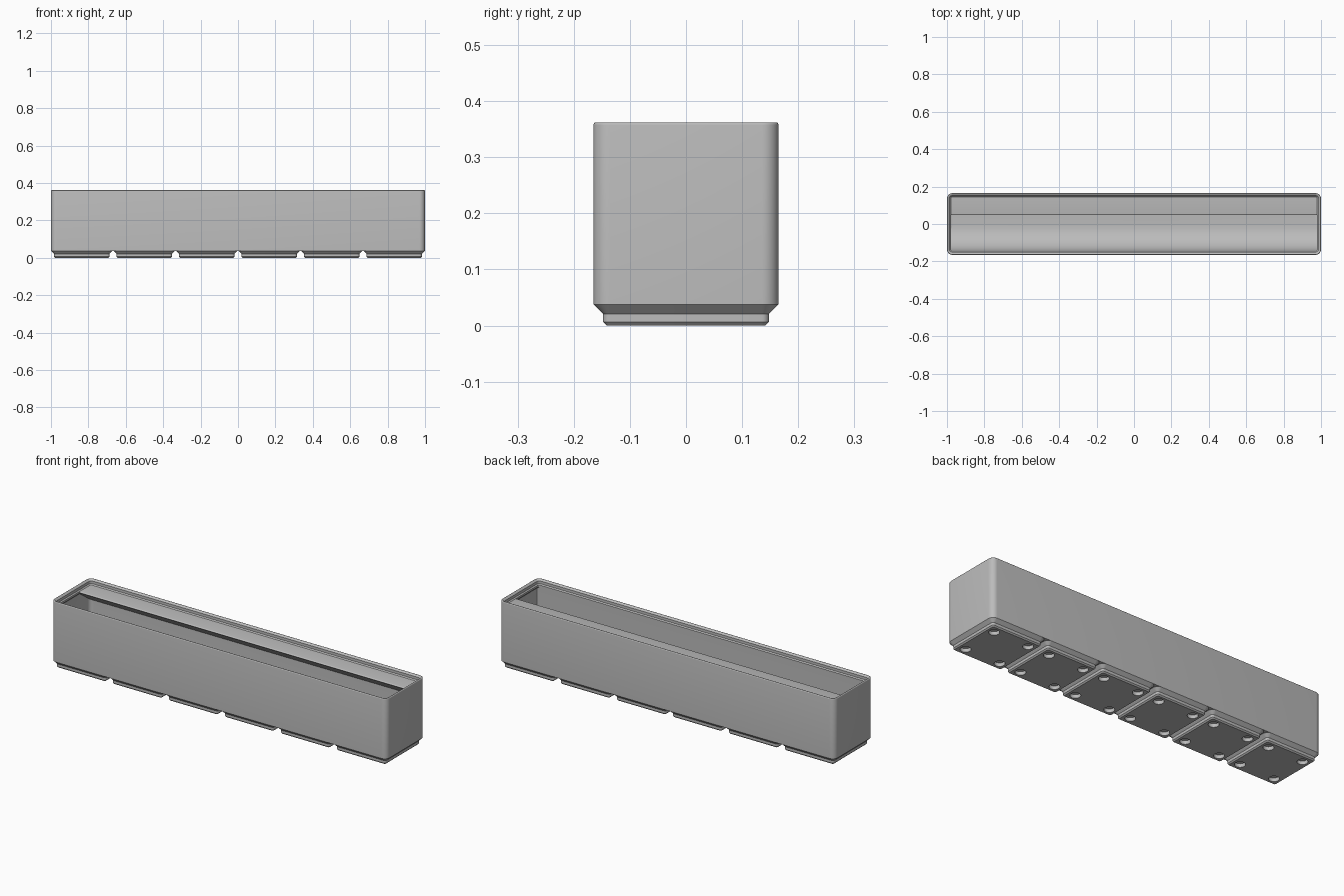
import bpy, bmesh
from math import sin, cos, tan, radians, pi

cube = bpy.data.objects.get("Cube")
if cube:
    bpy.data.objects.remove(cube, do_unlink=True)

UNITS, PITCH = 6, 42.0
LENGTH, DEPTH = UNITS * PITCH - 0.5, PITCH - 0.5   # all sizes in millimetres
K = 2 / LENGTH                                     # millimetres to scene units
CORNER, WALL, RIM, FLOOR = 3.75, 0.95, 42.0, 7.0

grey = bpy.data.materials.new("plain grey")
grey.use_nodes = True
grey.diffuse_color = (0.5, 0.5, 0.5, 1)
grey.node_tree.nodes["Principled BSDF"].inputs["Base Color"].default_value = (0.5, 0.5, 0.5, 1)


def finish(bm, name):
    bmesh.ops.recalc_face_normals(bm, faces=bm.faces)
    bmesh.ops.scale(bm, vec=(K, K, K), verts=bm.verts)
    mesh = bpy.data.meshes.new(name)
    bm.to_mesh(mesh)
    bm.free()
    mesh.materials.append(grey)
    obj = bpy.data.objects.new(name, mesh)
    bpy.context.collection.objects.link(obj)
    bpy.ops.object.select_all(action='DESELECT')
    obj.select_set(True)
    bpy.context.view_layer.objects.active = obj
    bpy.ops.object.shade_smooth_by_angle(angle=radians(30))
    return obj


def arc(cx, cy, r, start, end, steps=8):
    angles = [radians(start + (end - start) * i / steps) for i in range(steps + 1)]
    return [(cx + r * cos(a), cy + r * sin(a)) for a in angles]


def ring(bm, length, depth, inset, z):
    """Rounded rectangle of vertices, drawn in by inset."""
    r = max(CORNER - inset, 0.1)
    x, y = length / 2 - inset - r, depth / 2 - inset - r
    pts = []
    for i, (sx, sy) in enumerate([(1, 1), (-1, 1), (-1, -1), (1, -1)]):
        pts += arc(sx * x, sy * y, r, 90 * i, 90 * i + 90)
    return [bm.verts.new((px, py, z)) for px, py in pts]


def bridge(bm, a, b):
    for i in range(len(a)):
        j = (i + 1) % len(a)
        bm.faces.new((a[i], a[j], b[j], b[i]))


def loft(bm, length, depth, profile):
    rings = [ring(bm, length, depth, inset, z) for inset, z in profile]
    for a, b in zip(rings, rings[1:]):
        bridge(bm, a, b)
    return rings


def prism(name, profile, half):
    """Extrude a y-z profile along x."""
    bm = bmesh.new()
    ends = [[bm.verts.new((x, y, z)) for y, z in profile] for x in (-half, half)]
    bridge(bm, *ends)
    for end in ends:
        bm.faces.new(end)
    return finish(bm, name)


# Bin shell: outer wall, rounded rim, stacking lip, thin inner wall, filleted floor
profile = [(0, 4.75)]
profile += arc(0.6, RIM + 2.95, 0.6, 180, 45, 6)
profile += [(1.9, RIM + 2.5), (1.9, RIM + 0.7), (2.6, RIM), (2.6, RIM - 1.2), (WALL, RIM - 2.85)]
profile += arc(WALL + 2.7, FLOOR + 2.7, 2.7, 180, 270, 6)
bm = bmesh.new()
rings = loft(bm, LENGTH, DEPTH, profile)
bm.faces.new(rings[0])
bm.faces.new(rings[-1])
finish(bm, "bin_shell")

# Curved scoop along the front of the cavity
inner = DEPTH / 2 - 2.6
half = LENGTH / 2 - 0.85
R = 17
scoop = [(-19.2, FLOOR - 1), (-19.2, RIM), (-inner, RIM)]
scoop += arc(R - inner, FLOOR + R, R, 180, 270, 20)
scoop += [(R - inner, FLOOR - 1)]
prism("front_scoop", scoop, half)

# Label shelf along the back, with a rounded nose and sloping underside
slope, tip, nose = 36, 4.75, 0.6
shelf = [(19.2, RIM)]
shelf += arc(tip + nose / tan(radians(slope / 2)), RIM - nose, nose, 90, 270 - slope, 6)
shelf += [(19.2, RIM - (19.2 - tip) * tan(radians(slope)))]
prism("label_shelf", shelf, half)


# Stepped feet, each with four round magnet recesses
def foot(name, cx):
    bm = bmesh.new()
    rings = loft(bm, DEPTH, DEPTH, [(2.95, 0), (2.15, 0.8), (2.15, 2.6), (0, 4.75)])
    bm.faces.new(rings[-1])
    outlines = [rings[0]]
    for sx in (-13, 13):
        for sy in (-13, 13):
            pts = arc(sx, sy, 3.25, 0, 360, 24)[:-1]
            low, high = [[bm.verts.new((x, y, z)) for x, y in pts] for z in (0, 2.4)]
            bridge(bm, low, high)
            bm.faces.new(high)
            outlines.append(low)
    edges = [bm.edges.get((o[i - 1], o[i])) for o in outlines for i in range(len(o))]
    bmesh.ops.triangle_fill(bm, edges=edges, use_beauty=True, normal=(0, 0, -1))
    bmesh.ops.translate(bm, vec=(cx, 0, 0), verts=bm.verts)
    finish(bm, name)


for n in range(UNITS):
    foot(f"foot_{n + 1}", (n - (UNITS - 1) / 2) * PITCH)
